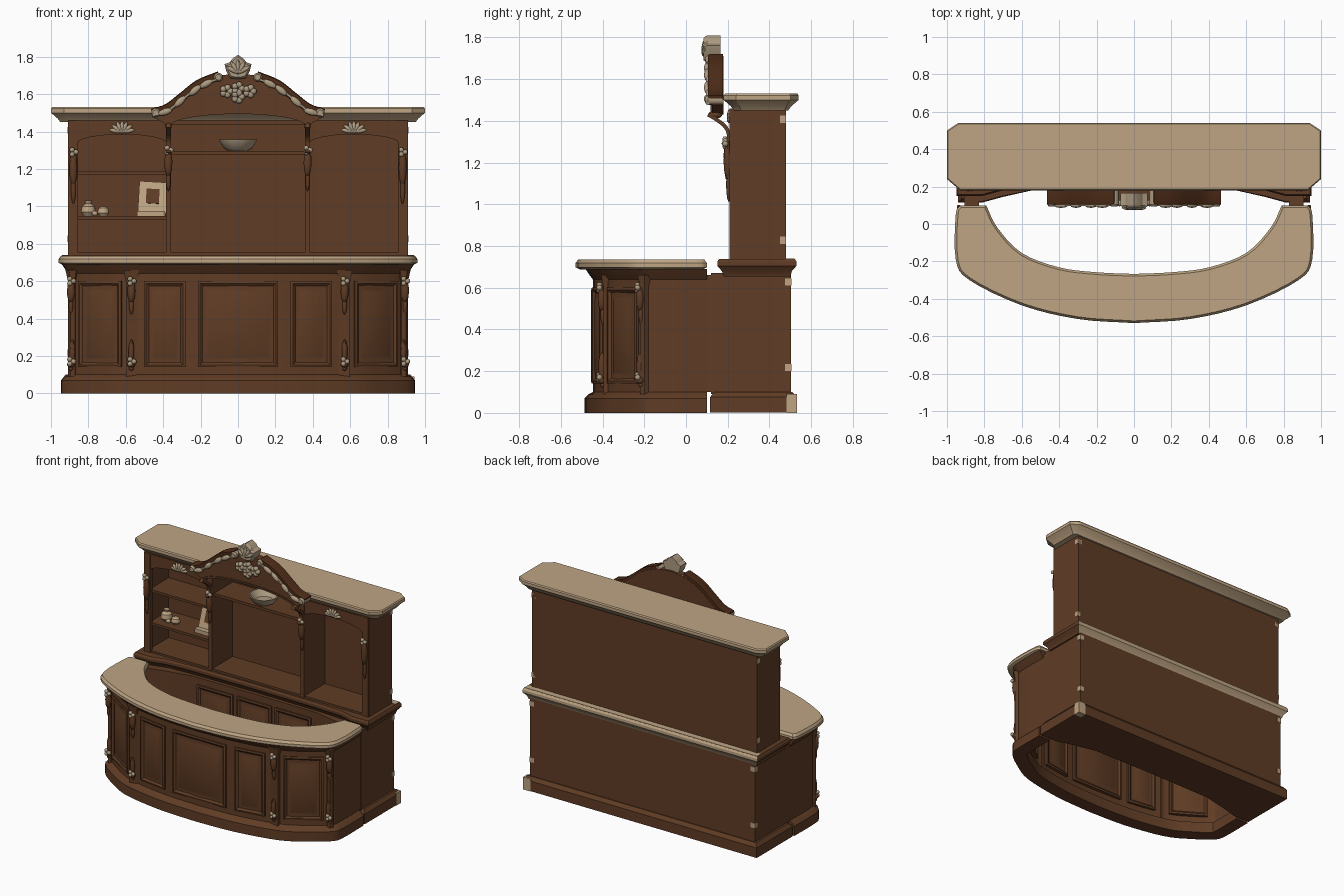
import bpy, bmesh, math
from mathutils import Vector, Matrix

if "Cube" in bpy.data.objects:
    bpy.data.objects.remove(bpy.data.objects["Cube"])

def material(name, rgb):
    m = bpy.data.materials.new(name)
    m.diffuse_color = (*rgb, 1)
    m.use_nodes = True
    m.node_tree.nodes["Principled BSDF"].inputs["Base Color"].default_value = m.diffuse_color
    return m

BROWN = material("walnut", (0.115, 0.045, 0.018))
DARK = material("dark_walnut", (0.075, 0.025, 0.009))
BEIGE = material("pale_stone", (0.52, 0.375, 0.23))
CARVED = material("carved_stone", (0.42, 0.33, 0.22))

def finish(name, bm, *mats):
    bmesh.ops.recalc_face_normals(bm, faces=bm.faces[:])
    me = bpy.data.meshes.new(name)
    bm.to_mesh(me)
    bm.free()
    for m in mats:
        me.materials.append(m)
    ob = bpy.data.objects.new(name, me)
    bpy.context.collection.objects.link(ob)
    return ob

def smooth(pts, n=4):
    """Catmull-Rom curve through 2D points."""
    v = [Vector(p) for p in pts]
    v = [2 * v[0] - v[1]] + v + [2 * v[-1] - v[-2]]
    out = []
    for i in range(1, len(v) - 2):
        a, b, c, d = v[i - 1:i + 3]
        for k in range(n):
            t = k / n
            out.append(0.5 * (2 * b + (c - a) * t + (2 * a - 5 * b + 4 * c - d) * t ** 2
                              + (3 * b - a - 3 * c + d) * t ** 3))
    return [tuple(p) for p in out + [v[-2]]]

def full(half):
    """Mirror a half path (outer end to x = 0) into a left-to-right path."""
    return [(-x, y) for x, y in half] + half[-2::-1]

def offset(pts, d, closed=True):
    v = [Vector(p) for p in pts]
    n, out = len(v), []
    for i, p in enumerate(v):
        a = v[i - 1] if closed or i else 2 * p - v[1]
        b = v[(i + 1) % n] if closed or i < n - 1 else 2 * p - v[i - 1]
        t1, t2 = (p - a).normalized(), (b - p).normalized()
        m = Vector((t1.y + t2.y, -t1.x - t2.x)) / max(1 + t1.dot(t2), 0.4)
        out.append(tuple(p + m * d))
    return out

def loft(name, pts, layers, mat, axis="z"):
    """Stack offset copies of an outline: layers are (offset, height)."""
    place = {"z": lambda u, v, w: (u, v, w), "y": lambda u, v, w: (u, w, v),
             "x": lambda u, v, w: (w, u, v)}[axis]
    bm = bmesh.new()
    rings = [[bm.verts.new(place(u, v, w)) for u, v in offset(pts, d)] for d, w in layers]
    n = len(pts)
    for r, s in zip(rings, rings[1:]):
        for i in range(n):
            bm.faces.new((r[i], r[(i + 1) % n], s[(i + 1) % n], s[i]))
    bm.faces.new(rings[0])
    bm.faces.new(rings[-1])
    return finish(name, bm, mat)

def sweep(name, path, profile, mat):
    bm = bmesh.new()
    rows = [[bm.verts.new((x, y, z)) for x, y in offset(path, d, False)] for d, z in profile]
    for k, r in enumerate(rows):
        s = rows[k - 1]
        for i in range(len(path) - 1):
            bm.faces.new((r[i], r[i + 1], s[i + 1], s[i]))
    bm.faces.new([r[0] for r in rows])
    bm.faces.new([r[-1] for r in rows])
    return finish(name, bm, mat)

def box(name, x0, x1, y0, y1, z0, z1, mat=BROWN):
    return loft(name, [(x0, y0), (x1, y0), (x1, y1), (x0, y1)], [(0, z0), (0, z1)], mat)

def ribbon(path, w):
    return offset(path, w / 2, False) + offset(path, -w / 2, False)[::-1]

def blobs(name, items, mat):
    """Carving made of ellipsoids: (centre, radii, turn about y)."""
    bm = bmesh.new()
    for c, r, turn in items:
        m = Matrix.Translation(c) @ Matrix.Rotation(turn, 4, "Y") @ Matrix.Diagonal((*r, 1))
        bmesh.ops.create_icosphere(bm, subdivisions=2, radius=1, matrix=m)
    return finish(name, bm, mat)

def panel(name, p0, p1, z0, z1):
    """Framed raised panel facing right of the direction p0 to p1."""
    a, b = Vector(p0), Vector(p1)
    t = (b - a).normalized()
    nrm, bm, prev = Vector((t.y, -t.x)), bmesh.new(), None
    for ins, d in ((0, -0.015), (0, 0.012), (0.012, 0.016), (0.026, 0.005), (0.04, 0.005), (0.058, 0.014)):
        l, r = a + t * ins + nrm * d, b - t * ins + nrm * d
        ring = [bm.verts.new(c) for c in ((*l, z0 + ins), (*r, z0 + ins), (*r, z1 - ins), (*l, z1 - ins))]
        if prev:
            for i in range(4):
                bm.faces.new((prev[i], prev[i - 1], ring[i - 1], ring[i]))
        prev = ring
    bm.faces.new(prev)
    return finish(name, bm, BROWN)

def carving(name, x, y, z, h):
    """Brown leaf drop with a pale flower at the top."""
    blobs(name + "_drop", [((x, y, z - h * .3), (.022, .02, h * .35), 0),
                           ((x, y + .005, z - h * .7), (.013, .013, h * .3), 0)], BROWN)
    blobs(name + "_flower", [((x + .014 * math.cos(k * 2.1), y - .012, z + .014 * math.sin(k * 2.1)),
                              (.014, .014, .014), 0) for k in range(3)], CARVED)

# Curved front counter
path = full(smooth([(.905, .1), (.905, -.13), (.88, -.2), (.76, -.29), (.6, -.375), (.3, -.432), (0, -.447)]))
sweep("counter_body", path, [(.04, 0), (.04, .07), (.022, .088), (0, .1), (0, .64), (.015, .66),
      (.035, .69), (-.03, .69), (-.03, .09), (-.06, .08), (-.06, 0)], BROWN)
outer = full(smooth([(.93, .1), (.953, .05), (.953, -.19), (.88, -.3), (.6, -.435), (.3, -.508), (0, -.53)]))
inner = full(smooth([(.79, .1), (.73, -.02), (.6, -.155), (.4, -.232), (.2, -.258), (0, -.267)]))
loft("counter_top", outer + inner[::-1], [(-.02, .688), (0, .698), (0, .718), (-.012, .735)], BEIGE)

def on_path(x):
    for (xa, ya), (xb, yb) in zip(path, path[1:]):
        if xa <= x <= xb and xb - xa > 1e-5:
            return Vector((x, ya + (yb - ya) * (x - xa) / (xb - xa)))
    return Vector((x, -.2))

for x0, x1 in ((-.85, -.62), (-.5, -.28), (-.215, .215), (.28, .5), (.62, .85)):
    a, b = on_path(x0), on_path(x1)
    panel("counter_panel", a, b, .14, .6)
    back = Vector((b.y - a.y, a.x - b.x)).normalized() * -.036
    panel("counter_inner_panel", b + back, a + back, .14, .6)
for s in (-1, 1):
    for x in (.57, .885):
        p = on_path(s * x) if x < .8 else Vector((s * x, -.2))
        loft("pilaster", [(p.x - .03, p.y - .012), (p.x + .03, p.y - .012), (p.x + .03, p.y + .03),
                          (p.x - .03, p.y + .03)] if x < .8 else
             [(p.x + .024 * math.cos(k), p.y + .024 * math.sin(k)) for k in (0, 1.05, 2.1, 3.14, 4.2, 5.25)],
             [(0, .09), (0, .6), (.012, .66)], BROWN)
        carving("pilaster_upper_carving", p.x + s * .008 * (x > .8), p.y - .02, .6, .18)
        carving("pilaster_lower_carving", p.x + s * .008 * (x > .8), p.y - .02, .17, .05)
        blobs("pilaster_leaf", [((p.x, p.y - .02, .22), (.016, .018, .07), 0)], BROWN)
    box("counter_side_return", *sorted((s * .83, s * .905)), .09, .14, .1, .662)

# Lower back cabinet
def outline(w, yf, yb):
    return full([(w, yf), (.81, yf), (.7, yf + .03), (.5, .19), (0, .195)]) + [(w, yb), (-w, yb)]

loft("back_plinth", outline(.942, .115, .53), [(0, .002), (0, .075), (-.02, .1)], BROWN)
loft("back_lower_body", outline(.908, .12, .503), [(0, .09), (0, .67)], BROWN)
ledge = loft("back_ledge", outline(.95, .15, .53), [(-.03, .655), (-.022, .68), (0, .705), (0, .725), (-.008, .738)], BROWN)
ledge.data.materials.append(BEIGE)
for f in ledge.data.polygons:
    f.material_index = int(f.normal.y > .3 and f.center.y > .4)
box("ledge_back_strip", -.94, .94, .476, .521, .736, .741, BEIGE)
box("plinth_corner_cap", .885, .944, .482, .532, 0, .09, BEIGE)
for x0, x1 in ((-.46, -.17), (-.14, .14), (.17, .46)):
    panel("back_lower_panel", (x0, .192), (x1, .192), .14, .62)

# Upper shelf cabinet
box("upper_back", -.89, .89, .45, .478, .73, 1.46)
box("upper_floor", -.89, .89, .215, .46, .735, .752)
box("upper_ceiling", -.89, .89, .215, .46, 1.435, 1.46)
box("centre_shelf", -.36, .36, .235, .455, 1.275, 1.295)
for z in (.93, 1.17):
    box("left_shelf", -.88, -.38, .23, .455, z, z + .018)
for s in (-1, 1):
    box("upper_side", *sorted((s * .875, s * .908)), .212, .48, .735, 1.46)
    box("upper_front_post", *sorted((s * .855, s * .905)), .208, .235, .738, 1.46)
    box("shelf_divider", *sorted((s * .358, s * .386)), .212, .455, .738, 1.46)
    arch = [(s * .62 + .24 * math.cos(math.pi * k / 12), 1.335 + .05 * math.sin(math.pi * k / 12)) for k in range(13)]
    loft("arched_valance", arch + [(s * .62 - .24, 1.455), (s * .62 + .24, 1.455)], [(0, .213), (0, .235)], BROWN, "y")
    blobs("valance_shell", [((s * .62 + .035 * math.sin(a), .208, 1.4 + .022 * math.cos(a)), (.012, .012, .034), a)
                            for a in (-1.4, -.9, -.4, 0, .4, .9, 1.4)], CARVED)
    carving("side_carving", s * .88, .2, 1.29, .28)
    for z in (.2, .61, .81, 1.39):
        d = .48 if z > .7 else .505
        box("back_corner_patch", *sorted((s * .875, s * .911)), d - .03, d, z, z + .035, BEIGE)
    # Scrolled brackets under the pediment
    scroll = smooth([(.105, 1.43), (.14, 1.41), (.19, 1.37), (.205, 1.32), (.175, 1.285)])
    loft("scroll_bracket", ribbon(scroll, .018), [(0, s * .372 - .014), (0, s * .372 + .014)], BROWN, "x")
    carving("bracket_carving", s * .372, .2, 1.3, .22)
    blobs("bracket_cap", [((s * .372, .14, 1.43), (.018, .035, .02), 0)], BROWN)

# Cornice
loft("cornice", [(-.93, .18), (.93, .18), (1, .24), (1, .5), (.94, .54), (-.94, .54), (-1, .5), (-1, .24)],
     [(-.05, 1.45), (-.035, 1.47), (-.012, 1.49), (0, 1.5), (0, 1.522), (-.006, 1.53)], BEIGE)

# Pediment with scroll mouldings
edge = smooth([(.46, 1.5), (.38, 1.525), (.3, 1.585), (.21, 1.655), (.1, 1.7)])
lower = [(.37 * math.cos(math.pi * k / 16), 1.43 + .07 * math.sin(math.pi * k / 16)) for k in range(17)]
top = [(-x, z) for x, z in edge] + [(0, 1.71)] + edge[::-1]
loft("pediment_panel", top + [(.45, 1.475)] + lower + [(-.45, 1.475)], [(0, .125), (0, .18)], BROWN, "y")
loft("pediment_arch_trim", ribbon(lower, .012), [(0, .118), (0, .13)], BROWN, "y")
for s in (-1, 1):
    line = [(s * x, z) for x, z in edge]
    loft("pediment_moulding", ribbon(line, .045), [(-.004, .105), (0, .115), (0, .178)], DARK, "y")
    loft("pediment_moulding_bead", ribbon([(x, z - .016) for x, z in line], .018), [(-.004, .095), (0, .11)], CARVED, "y")
    ring = [(.024 * math.cos(k * .524), .024 * math.sin(k * .524)) for k in range(12)]
    for x, z in ((.44, 1.5), (.105, 1.69)):
        loft("scroll_end", [(s * x + u, z + v) for u, v in ring], [(-.008, .093), (0, .105), (0, .178)], CARVED, "y")
    blobs("moulding_leaf", [((s * x, .1, z), (.04, .014, .018), s * t) for x, z, t in
                            ((.17, 1.655, .5), (.23, 1.62, .7), (.31, 1.56, .75), (.39, 1.505, .3))], CARVED)

# Crest and rosettes
leaf = [(0, 1.68), (.04, 1.685), (.062, 1.72), (.072, 1.76), (.045, 1.77), (.03, 1.79), (0, 1.81)]
loft("crest", leaf + [(-x, z) for x, z in leaf[-2:0:-1]], [(-.01, .085), (0, .1), (0, .165)], CARVED, "y")
blobs("crest_petals", [((.032 * math.sin(a), .088, 1.715 + .03 * math.cos(a)), (.013, .014, .042), a)
                       for a in (-1.1, -.55, 0, .55, 1.1)], CARVED)
blobs("rosettes", [((cx + .02 * math.cos(k * 1.257), .112, cz + .02 * math.sin(k * 1.257)), (.018, .018, .018), 0)
                   for cx, cz in ((-.062, 1.615), (0, 1.585), (.062, 1.615), (0, 1.63)) for k in range(5)], CARVED)

# Things on the shelves
def lathe(name, x, y, prof, mat):
    ring = [(x + math.cos(k * math.pi / 8), y + math.sin(k * math.pi / 8)) for k in range(16)]
    bm = bmesh.new()
    rows = [[bm.verts.new((x + (u - x) * r, y + (v - y) * r, z)) for u, v in ring] for r, z in prof]
    for r, q in zip(rows, rows[1:]):
        for i in range(16):
            bm.faces.new((r[i - 1], r[i], q[i], q[i - 1]))
    bm.faces.new(rows[0])
    bm.faces.new(rows[-1])
    return finish(name, bm, mat)

lathe("bowl", 0, .3, [(.05, 1.295), (.075, 1.31), (.1, 1.35), (.102, 1.357), (.093, 1.357), (.06, 1.315)], CARVED)
lathe("jar", -.8, .32, [(.025, .948), (.04, .97), (.035, 1), (.015, 1.015), (.02, 1.03)], BEIGE)
lathe("small_jar", -.72, .31, [(.02, .948), (.032, .965), (.026, .99), (.012, 1.0)], BEIGE)
blobs("jar_beads", [((-.765, .29, .962), (.016, .016, .014), 0)], BEIGE)
frame = box("picture_frame", -.075, .075, -.008, .008, 0, .18, BEIGE)
inset = box("picture_motif", -.035, .035, -.012, -.006, .06, .14, BROWN)
for ob in (frame, inset):
    ob.matrix_world = (Matrix.Translation((-.462, .31, .955)) @ Matrix.Rotation(.06, 4, "Y")
                       @ Matrix.Rotation(-.25, 4, "X"))
box("picture_stand", -.54, -.39, .27, .31, .948, .975, BEIGE)

# Smooth the curved surfaces, keep the edges sharp
for ob in bpy.context.collection.objects:
    ob.select_set(True)
    bpy.context.view_layer.objects.active = ob
bpy.ops.object.shade_smooth_by_angle(angle=math.radians(30))
